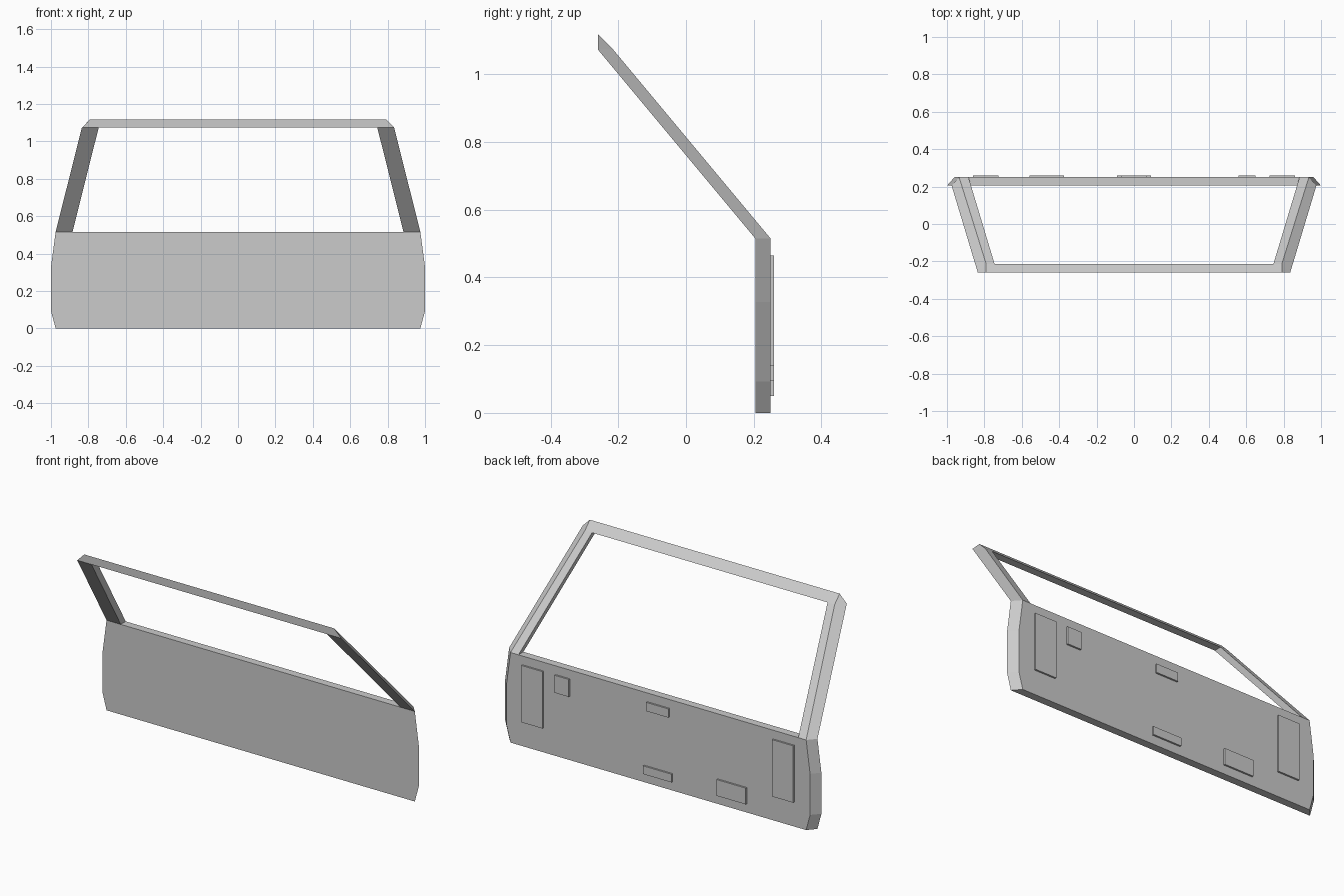
import bpy, bmesh

if "Cube" in bpy.data.objects:
    bpy.data.objects.remove(bpy.data.objects["Cube"])

FRONT, BACK = 0.205, 0.25      # panel front and back planes
SILL, HEAD, TOP = 0.515, 1.073, 1.118
RF, RB = -0.26, -0.215         # top rail front and back planes


def loft(name, a, b):
    """Closed solid between two matching outlines."""
    bm = bmesh.new()
    va = [bm.verts.new(p) for p in a]
    vb = [bm.verts.new(p) for p in b]
    n = len(a)
    bm.faces.new(va)
    bm.faces.new(vb[::-1])
    for i in range(n):
        j = (i + 1) % n
        bm.faces.new((va[i], vb[i], vb[j], va[j]))
    bmesh.ops.recalc_face_normals(bm, faces=bm.faces)
    me = bpy.data.meshes.new(name)
    bm.to_mesh(me)
    bm.free()
    ob = bpy.data.objects.new(name, me)
    bpy.context.collection.objects.link(ob)
    return ob


# Lower panel: eight-sided outline, narrower at the back
def outline(y, inset):
    right = [(0.975, 0), (1.0, 0.093), (1.0, 0.328), (0.975, SILL)]
    pts = [(x - inset, y, z) for x, z in right]
    return pts + [(-x, y, z) for x, y, z in reversed(pts)]


loft("lower_panel", outline(FRONT, 0), outline(BACK, 0.04))

# Sloping window pillars
for side, s in (("right", 1), ("left", -1)):
    foot = [(0.975, FRONT), (0.935, BACK), (0.885, BACK), (0.885, FRONT)]
    head = [(0.835, RF), (0.79, RB), (0.745, RB), (0.745, RF)]
    loft(side + "_pillar", [(s * x, y, SILL) for x, y in foot],
         [(s * x, y, HEAD) for x, y in head])

# Top rail: triangular section with slanted ends
loft("top_rail", *[[(s * 0.835, RF, HEAD), (s * 0.79, RF, TOP), (s * 0.79, RB, HEAD)]
                   for s in (1, -1)])

# Raised plates on the back: x range, z range
plates = {
    "right_tall_plate": (0.725, 0.86, 0.14, 0.465),
    "left_tall_plate": (-0.86, -0.725, 0.14, 0.465),
    "small_square_plate": (0.56, 0.65, 0.365, 0.465),
    "upper_centre_plate": (-0.07, 0.07, 0.415, 0.465),
    "lower_centre_plate": (-0.09, 0.09, 0.05, 0.097),
    "lower_left_plate": (-0.56, -0.375, 0.05, 0.143),
}
for name, (x0, x1, z0, z1) in plates.items():
    loft(name, *[[(x0, y, z0), (x1, y, z0), (x1, y, z1), (x0, y, z1)]
                 for y in (BACK - 0.01, 0.26)])
